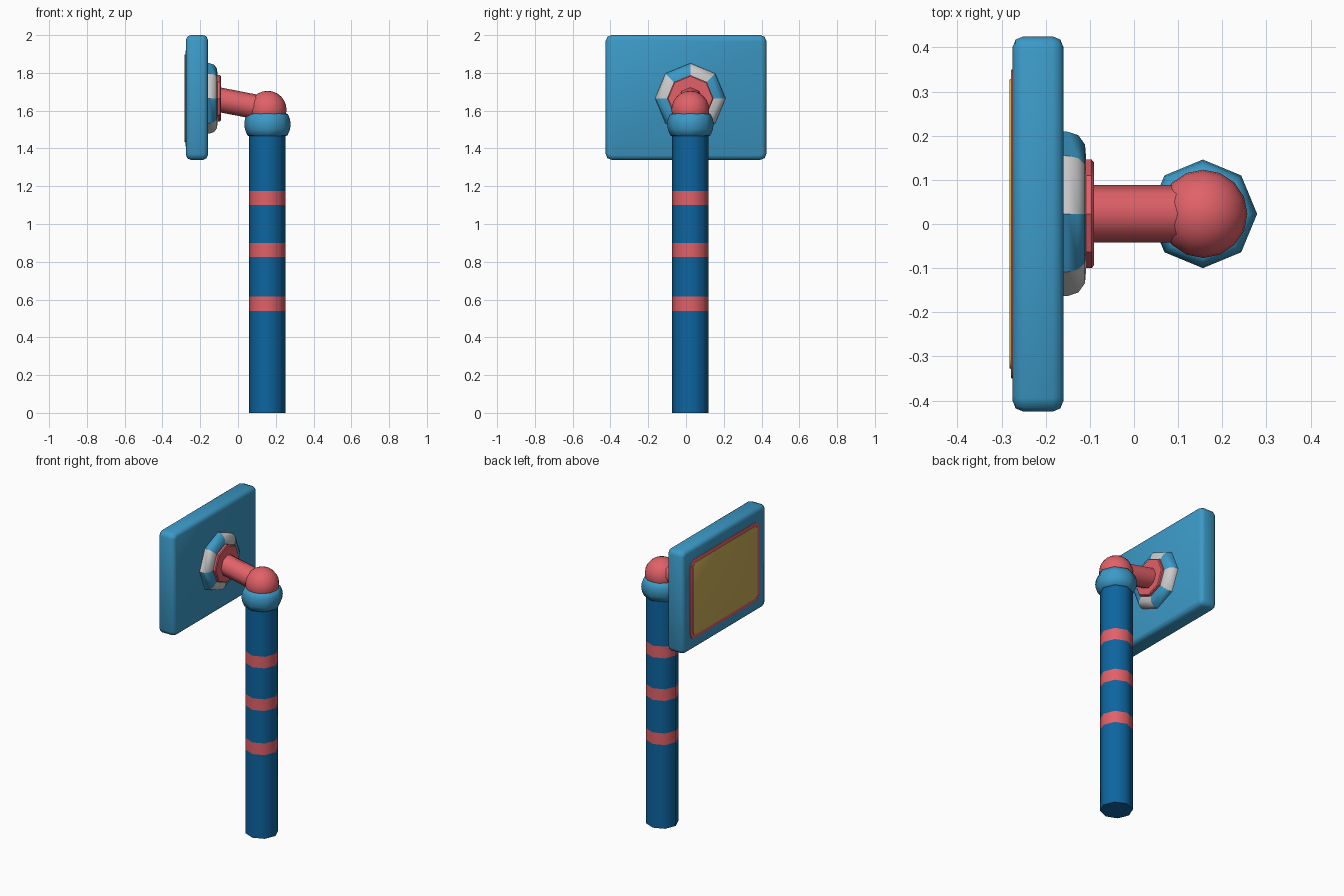
import bpy, bmesh
from math import cos, sin, pi, radians
from mathutils import Vector

if "Cube" in bpy.data.objects:
    bpy.data.objects.remove(bpy.data.objects["Cube"])


def material(name, rgb):
    m = bpy.data.materials.new(name)
    m.diffuse_color = (*rgb, 1)
    m.use_nodes = True
    m.node_tree.nodes["Principled BSDF"].inputs["Base Color"].default_value = m.diffuse_color
    return m


BLUE = material("light_blue", (0.045, 0.32, 0.57))
NAVY = material("dark_blue", (0.004, 0.13, 0.35))
RED = material("coral_red", (0.75, 0.12, 0.14))
GOLD = material("gold", (0.60, 0.43, 0.10))
GREY = material("light_grey", (0.55, 0.55, 0.55))


def finish(name, bm, mats, angle):
    bmesh.ops.recalc_face_normals(bm, faces=bm.faces[:])
    me = bpy.data.meshes.new(name)
    bm.to_mesh(me)
    bm.free()
    for m in mats:
        me.materials.append(m)
    me.shade_smooth()
    me.set_sharp_from_angle(angle=radians(angle))
    ob = bpy.data.objects.new(name, me)
    bpy.context.collection.objects.link(ob)
    return ob


def lathe(name, profile, origin, axis, start, mats, angle=60, pick=lambda ring, side: 0, n=8):
    """Spin (radius, height) points about an axis, with capped ends."""
    o, w, u = Vector(origin), Vector(axis).normalized(), Vector(start)
    v = w.cross(u)
    bm = bmesh.new()
    rings = [[bm.verts.new(o + w * h + (u * cos(2 * pi * k / n) + v * sin(2 * pi * k / n)) * r)
              for k in range(n)] for r, h in profile]
    for i, (a, b) in enumerate(zip(rings, rings[1:])):
        for k in range(n):
            j = (k + 1) % n
            f = bm.faces.new((a[k], a[j], b[j], b[k]))
            f.material_index = pick(i, k)
    bm.faces.new(rings[0])
    bm.faces.new(rings[-1])
    return finish(name, bm, mats, angle)


def slab(name, lo, hi, mat, corner, edge=0, segs=2):
    """Box thin in x: rounded outline corners, then softened face rims."""
    lo, hi = Vector(lo), Vector(hi)
    bm = bmesh.new()
    bmesh.ops.create_cube(bm, size=1)
    for p in bm.verts:
        p.co = Vector([(lo[i] + hi[i]) / 2 + p.co[i] * (hi[i] - lo[i]) for i in range(3)])
    along_x = [e for e in bm.edges if abs(e.verts[0].co.x - e.verts[1].co.x) > 1e-4]
    bmesh.ops.bevel(bm, geom=along_x, offset=corner, segments=segs, profile=0.5, affect='EDGES')
    if edge:
        rim = [e for e in bm.edges if abs(e.verts[0].co.x - e.verts[1].co.x) < 1e-4]
        bmesh.ops.bevel(bm, geom=rim, offset=edge, segments=2, profile=0.5, affect='EDGES')
    return finish(name, bm, [mat], 50)


X, Y, Z = (1, 0, 0), (0, 1, 0), (0, 0, 1)
CX, CY = 0.154, 0.023

# pole with three flush coloured bands
heights = [0, 0.54, 0.615, 0.825, 0.90, 1.10, 1.175, 1.52]
lathe("pole", [(0.097, h) for h in heights], (CX, CY, 0), Z, X, [NAVY, RED],
      pick=lambda ring, side: ring % 2)

# rounded collar at the pole top
collar = [(0.09, 1.465), (0.106, 1.468), (0.119, 1.50), (0.123, 1.53),
          (0.119, 1.557), (0.107, 1.583), (0.095, 1.585)]
lathe("collar", collar, (0.156, CY, 0), Z, X, [BLUE])

# ball joint
bm = bmesh.new()
bmesh.ops.create_uvsphere(bm, u_segments=16, v_segments=12, radius=0.1)
bmesh.ops.translate(bm, verts=bm.verts[:], vec=(0.157, CY, 1.605))
finish("ball_joint", bm, [RED], 60)

# tilted arm between ball and mounting flange
a, b = Vector((-0.12, CY, 1.662)), Vector((0.157, CY, 1.608))
lathe("arm", [(0.065, 0), (0.065, (b - a).length)], a, b - a, Y, [RED])

# mounting flange and striped ring behind the panel
lathe("flange", [(0.123, -0.14), (0.123, -0.096), (0.117, -0.091)],
      (0, CY, 1.665), X, Y, [RED], 40)
lathe("striped_ring", [(0.187, -0.18), (0.186, -0.15), (0.178, -0.126), (0.157, -0.111), (0.12, -0.108)],
      (0, CY, 1.665), X, Y, [BLUE, GREY], 40, pick=lambda ring, side: side % 2)

# display panel with framed screen facing -x
slab("panel", (-0.275, -0.425, 1.34), (-0.16, 0.425, 2.0), BLUE, 0.03, 0.024)
slab("screen_frame", (-0.279, -0.35, 1.41), (-0.25, 0.35, 1.92), RED, 0.035, 0.003)
slab("screen", (-0.282, -0.328, 1.432), (-0.25, 0.328, 1.898), GOLD, 0.025, 0.002)
